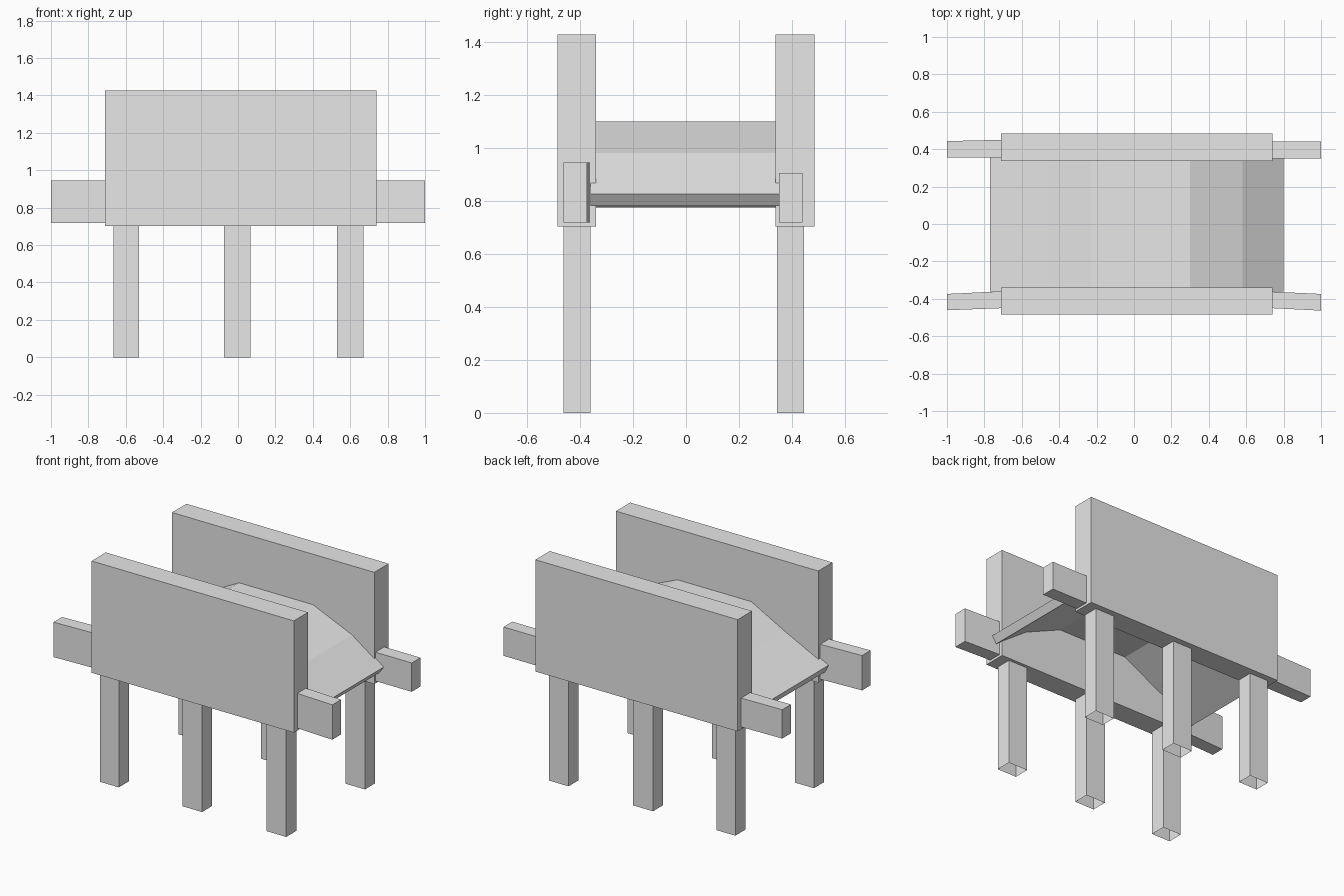
import bpy
import bmesh

cube = bpy.data.objects.get("Cube")
if cube:
    bpy.data.objects.remove(cube, do_unlink=True)

GREY = (0.8, 0.8, 0.8, 1.0)
grey = bpy.data.materials.new("plain grey")
grey.use_nodes = True
grey.diffuse_color = GREY
grey.node_tree.nodes["Principled BSDF"].inputs["Base Color"].default_value = GREY


def add_object(name, bm):
    mesh = bpy.data.meshes.new(name)
    bm.to_mesh(mesh)
    bm.free()
    mesh.materials.append(grey)
    obj = bpy.data.objects.new(name, mesh)
    bpy.context.scene.collection.objects.link(obj)
    return obj


def box(name, xs, ys, zs, open_bottom=False):
    bm = bmesh.new()
    bmesh.ops.create_cube(bm, size=1)
    for v in bm.verts:
        v.co = [lim[0] if c < 0 else lim[1] for c, lim in zip(v.co, (xs, ys, zs))]
    if open_bottom:
        bottom = [f for f in bm.faces if f.normal.z < -0.9]
        bmesh.ops.delete(bm, geom=bottom, context='FACES_ONLY')
    return add_object(name, bm)


def beam(name, stations, zs):
    """Loft a rectangular section through (x, y_min, y_max) stations."""
    bm = bmesh.new()
    rings = []
    for x, y0, y1 in stations:
        corners = ((y0, zs[0]), (y1, zs[0]), (y1, zs[1]), (y0, zs[1]))
        rings.append([bm.verts.new((x, y, z)) for y, z in corners])
    for a, b in zip(rings, rings[1:]):
        for i in range(4):
            j = (i + 1) % 4
            bm.faces.new((a[i], a[j], b[j], b[i]))
    bm.faces.new(rings[0])
    bm.faces.new(rings[-1])
    bmesh.ops.recalc_face_normals(bm, faces=bm.faces)
    return add_object(name, bm)


# Tall side walls
WALL_X, WALL_Z = (-0.71, 0.74), (0.703, 1.427)
box("front_wall", WALL_X, (-0.485, -0.34), WALL_Z)
box("back_wall", WALL_X, (0.338, 0.485), WALL_Z)

# Hollow legs, three under each wall
for side, ys in (("front", (-0.463, -0.36)), ("back", (0.343, 0.445))):
    for place, xs in (("right", (-0.665, -0.53)), ("middle", (-0.075, 0.067)),
                      ("left", (0.53, 0.67))):
        box(f"{side}_{place}_leg", xs, ys, (0, 0.72), open_bottom=True)

# Rails running through the walls, bent slightly at the ends
beam("front_rail", ((-1, -0.461, -0.374), (-0.71, -0.45, -0.36),
                    (0.74, -0.45, -0.362), (1, -0.463, -0.374)), (0.718, 0.944))
beam("back_rail", ((-1, 0.355, 0.443), (-0.71, 0.355, 0.45),
                   (0.74, 0.35, 0.44), (1, 0.35, 0.44)), (0.718, 0.905))

# Arched deck: a bent strip given thickness
profile = ((-0.77, 0.825), (-0.465, 0.975), (-0.23, 1.1),
           (0.3, 1.1), (0.58, 0.98), (0.8, 0.825))
bm = bmesh.new()
rows = [[bm.verts.new((x, y, z)) for y in (-0.36, 0.36)] for x, z in profile]
for a, b in zip(rows, rows[1:]):
    bm.faces.new((a[0], b[0], b[1], a[1]))
bm.normal_update()
deck = add_object("arched_deck", bm)
solid = deck.modifiers.new("thickness", 'SOLIDIFY')
solid.thickness = 0.055
solid.offset = -1
solid.use_even_offset = True
